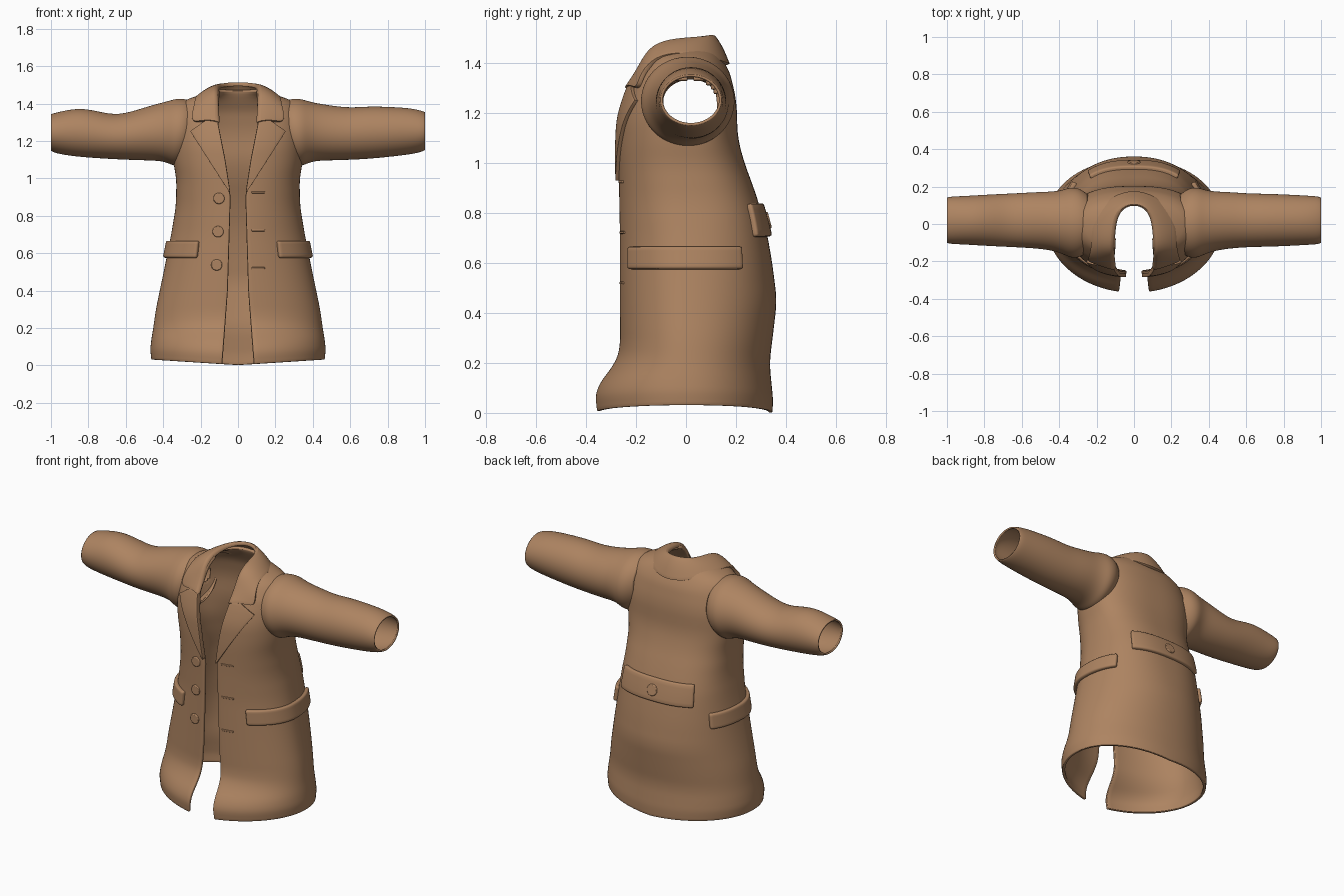
import bpy, bmesh, math
from mathutils import Matrix

if "Cube" in bpy.data.objects:
    bpy.data.objects.remove(bpy.data.objects["Cube"])

cloth = bpy.data.materials.new("tan_brown_cloth")
cloth.use_nodes = True
CLOTH = (0.42, 0.23, 0.12, 1)
cloth.diffuse_color = CLOTH
cloth.node_tree.nodes["Principled BSDF"].inputs["Base Color"].default_value = CLOTH


def finish(name, bm, thick=0, bevel=0, subsurf=0, angle=50):
    """Turn a bmesh into a smooth-shaded object with its modifiers."""
    mesh = bpy.data.meshes.new(name)
    bm.to_mesh(mesh)
    bm.free()
    mesh.materials.append(cloth)
    ob = bpy.data.objects.new(name, mesh)
    bpy.context.scene.collection.objects.link(ob)
    bpy.ops.object.select_all(action="DESELECT")
    ob.select_set(True)
    bpy.context.view_layer.objects.active = ob
    bpy.ops.object.shade_smooth_by_angle(angle=math.radians(angle))
    if subsurf:
        mod = ob.modifiers.new("Subdivision", "SUBSURF")
        mod.levels = mod.render_levels = subsurf
    if thick:
        mod = ob.modifiers.new("Thickness", "SOLIDIFY")
        mod.thickness, mod.offset = thick, 0
    if bevel:
        mod = ob.modifiers.new("Soft edge", "BEVEL")
        mod.width, mod.segments = bevel, 2
        mod.limit_method, mod.angle_limit = "ANGLE", math.radians(50)
    return ob


def grid(rows, cyclic=False, flip=False):
    """Skin rows of points with quads."""
    bm = bmesh.new()
    vs = [[bm.verts.new(p) for p in row] for row in rows]
    n = len(vs[0])
    for a, b in zip(vs, vs[1:]):
        for i in range(n if cyclic else n - 1):
            j = (i + 1) % n
            quad = [a[i], a[j], b[j], b[i]]
            bm.faces.new(quad[::-1] if flip else quad)
    return bm


def lerp(keys, z):
    if z <= keys[0][0]:
        return keys[0][1]
    for (z0, v0), (z1, v1) in zip(keys, keys[1:]):
        if z <= z1:
            return v0 + (v1 - v0) * (z - z0) / (z1 - z0)
    return keys[-1][1]


def soft(keys, z):
    """Smoothed profile value, with a narrower window near the neck."""
    step = 0.014 if z < 1.3 else 0.007
    return sum(lerp(keys, z + d * step) for d in range(-3, 4)) / 7


# Body outline by height: half width, front depth, back depth, squareness, opening
WIDTH = [(0, .45), (.03, .462), (.1, .458), (.3, .43), (.5, .388), (.7, .348), (.85, .323), (1, .32),
         (1.08, .336), (1.2, .345), (1.32, .335), (1.38, .315), (1.42, .27), (1.45, .15), (1.47, .11)]
FRONT = [(0, .35), (.03, .36), (.09, .36), (.14, .322), (.2, .275), (.26, .258), (.7, .258), (.9, .26),
         (1.05, .264), (1.18, .26), (1.3, .225), (1.4, .17), (1.47, .14)]
BACK = [(0, .335), (.03, .342), (.2, .325), (.32, .34), (.45, .355), (.6, .336), (.72, .315), (.8, .294),
        (.9, .262), (1, .224), (1.1, .198), (1.25, .193), (1.36, .167), (1.47, .105)]
FRONT_POWER = [(0, 1), (.7, 1), (1, .85), (1.3, .85), (1.47, 1)]
BACK_POWER = [(0, .95), (.45, .93), (.8, .76), (1.25, .8), (1.47, 1)]
EDGE = [(0, .085), (.4, .055), (.9, .04), (1.1, .07), (1.3, .108), (1.47, .1)]


def surf(phi, z, off=0.0):
    """Point on the coat; phi runs from the front centre round by the left."""
    s, c = math.sin(phi), math.cos(phi)
    depth = soft(FRONT if c > 0 else BACK, z) + off
    p = soft(FRONT_POWER if c > 0 else BACK_POWER, z)
    x = math.copysign(abs(s) ** p, s) * (soft(WIDTH, z) + off)
    hem = 0.03 * abs(s) * max(0, 1 - z / 0.2)
    return (x, -math.copysign(abs(c) ** p, c) * depth, z + hem)


def front_phi(x, z):
    t = min(1, abs(x) / soft(WIDTH, z)) ** (1 / soft(FRONT_POWER, z))
    return math.copysign(math.asin(t), x)


def front(x, z, off=0.0):
    return surf(front_phi(x, z), z, off)


# Coat body, open at the front
rows = []
for i in range(85):
    z = 0.002 + 1.468 * i / 84
    start = front_phi(lerp(EDGE, z), z)
    rows.append([surf(start + (2 * math.pi - 2 * start) * k / 96, z) for k in range(97)])
bm = grid(rows)
# Armholes
mids = [(f, f.calc_center_median()) for f in bm.faces]
holes = [f for f, m in mids if abs(m.x) > .27 and ((m.y - .015) / .115) ** 2 + ((m.z - 1.24) / .1) ** 2 < 1]
bmesh.ops.delete(bm, geom=holes, context="FACES")
finish("coat_body", bm, thick=.018, bevel=.004)

# Sleeves: distance out, lower z, upper z, half depth; both share the shoulder
SHOULDER = [(.25, 1.12, 1.41, .15), (.29, 1.085, 1.423, .182), (.335, 1.065, 1.422, .186),
            (.37, 1.085, 1.41, .172), (.42, 1.098, 1.398, .156)]
RIGHT = [(.5, 1.1, 1.375, .148), (.64, 1.105, 1.33, .14), (.75, 1.112, 1.355, .135), (.84, 1.118, 1.372, .13),
         (.92, 1.128, 1.36, .125), (.98, 1.14, 1.345, .123), (.998, 1.152, 1.34, .117)]
LEFT = [(.5, 1.1, 1.385, .148), (.6, 1.103, 1.373, .14), (.7, 1.108, 1.382, .138), (.82, 1.12, 1.378, .134),
        (.92, 1.132, 1.372, .128), (.98, 1.145, 1.358, .125), (.998, 1.155, 1.35, .118)]
for name, side, keys in (("right_sleeve", -1, RIGHT), ("left_sleeve", 1, LEFT)):
    rows = []
    for x, lo, hi, d in SHOULDER + keys:
        ring = [2 * math.pi * k / 24 for k in range(24)]
        y = lerp([(.3, .005), (.5, .02)], x)
        rows.append([(side * x, y + d * math.cos(a), (lo + hi) / 2 + (hi - lo) / 2 * math.sin(a)) for a in ring])
    finish(name, grid(rows, True, side < 0), thick=.01, subsurf=2)

# Lapels, widening up to the notch
OUTER = [(.93, .046), (1.25, .242), (1.31, .16)]
for name, side in (("right_lapel", -1), ("left_lapel", 1)):
    rows = []
    for i in range(20):
        z = .93 + .38 * i / 19
        a, b = lerp(EDGE, z) - .004, lerp(OUTER, z)
        rows.append([front(side * (a + (b - a) * k / 8), z, .013) for k in range(9)])
    finish(name, grid(rows, flip=side < 0), thick=.02, bevel=.005)

# Turned-down collar, from the left notch round the back to the right notch
FALL = [(.25, -.19, 1.295), (.24, -.175, 1.36), (.222, -.12, 1.42), (.222, -.04, 1.437),
        (.195, .06, 1.43), (.125, .14, 1.405), (0, .18, 1.388)]
FOLD = [(.11, -.24, 1.305), (.115, -.19, 1.375), (.12, -.148, 1.465), (.115, -.07, 1.495),
        (.105, .03, 1.503), (.065, .09, 1.512), (0, .11, 1.516)]
MIDDLE = [tuple((a + b) / 2 + d for a, b, d in zip(p, q, (.004, 0, .01))) for p, q in zip(FALL, FOLD)]
MIDDLE[-1] = (0, .152, 1.46)
STAND = [(x * .96, y + .004, z - .02) for x, y, z in FOLD]


def mirrored(half):
    return half + [(-x, y, z) for x, y, z in half[-2::-1]]


finish("collar", grid([mirrored(h) for h in (FALL, MIDDLE, FOLD, STAND)]), thick=.018, subsurf=2, bevel=.004)


def flap(name, phi0, phi1, z0, z1, off, thick):
    """Raised cloth band that follows the body."""
    rows = [[surf(phi0 + (phi1 - phi0) * k / 28, z0 + (z1 - z0) * i / 5, off) for k in range(29)]
            for i in range(6)]
    finish(name, grid(rows), thick=thick, bevel=.009)


# Pocket flaps on both sides, half belt at the back
flap("left_pocket_flap", .6, 2.2, .575, .665, .014, .03)
flap("right_pocket_flap", 2 * math.pi - 2.2, 2 * math.pi - .6, .575, .665, .014, .03)
flap("back_belt", math.pi - .66, math.pi + .66, .705, .835, .01, .036)


def button(name, centre, radius, tilt):
    bm = bmesh.new()
    turn = Matrix.Translation(centre) @ Matrix.Rotation(tilt, 4, "X")
    bmesh.ops.create_cone(bm, cap_ends=True, segments=24, radius1=radius, radius2=radius, depth=.024, matrix=turn)
    finish(name, bm, bevel=.005)


# Buttons on the right front and on the belt
for i, (x, z) in enumerate(((-.1, .893), (-.105, .715), (-.112, .537))):
    button(f"front_button_{i + 1}", front(x, z, .006), .03, math.pi / 2)
button("belt_button", surf(math.pi, .77, .022), .034, .26 - math.pi / 2)

# Stitched buttonholes on the left front
for i, z in enumerate((.925, .722, .52)):
    rows = [[front(.07 + .07 * k / 4, z + dz, .008) for k in range(5)] for dz in (-.005, .005)]
    finish(f"buttonhole_{i + 1}", grid(rows), thick=.012, bevel=.003)
